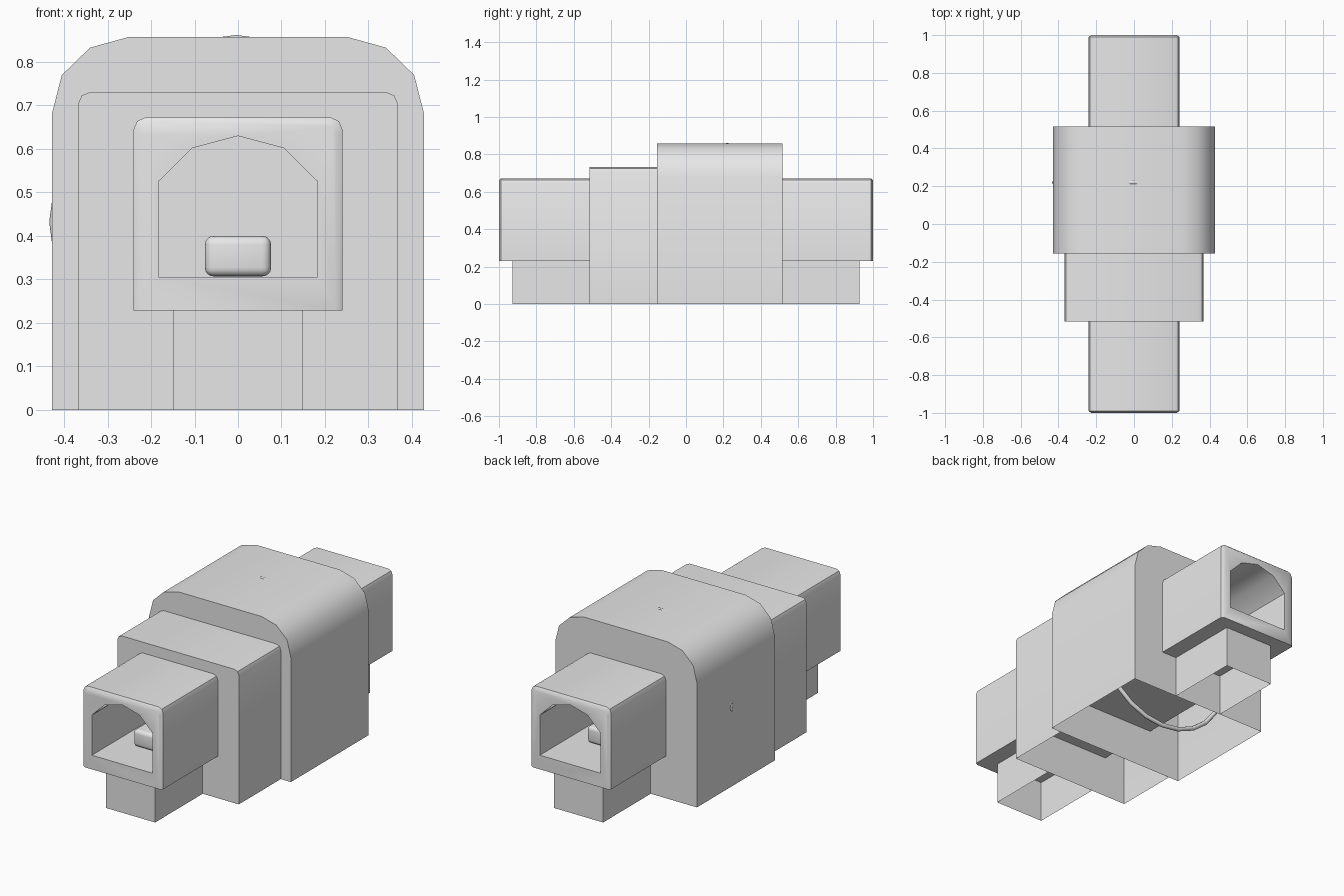
import bpy, bmesh, math

cube = bpy.data.objects.get("Cube")
if cube:
    bpy.data.objects.remove(cube, do_unlink=True)

grey = bpy.data.materials.new("light_grey")
grey.use_nodes = True
grey.diffuse_color = (0.8, 0.8, 0.8, 1)
grey.node_tree.nodes["Principled BSDF"].inputs["Base Color"].default_value = (0.8, 0.8, 0.8, 1)


def mirrored(half):
    """Close a right-hand profile (bottom to top) with its mirror image."""
    return half + [(-x, z) for x, z in reversed(half) if x > 0]


def activate(obj):
    bpy.ops.object.select_all(action="DESELECT")
    obj.select_set(True)
    bpy.context.view_layer.objects.active = obj


def smooth(obj, angle=35):
    activate(obj)
    bpy.ops.object.shade_smooth_by_angle(angle=math.radians(angle))


def loft(name, sections, caps=True, open_bottom=False):
    """Skin a list of (y, profile) sections running front to back."""
    bm = bmesh.new()
    rings = [[bm.verts.new((x, y, z)) for x, z in prof] for y, prof in sections]
    count = len(rings[0])
    for a, b in zip(rings, rings[1:]):
        for i in range(count):
            j = (i + 1) % count
            if open_bottom and j == 0:
                continue  # the edge closing the profile is the underside
            bm.faces.new((a[i], a[j], b[j], b[i]))
    if caps:
        bm.faces.new(rings[0])
        bm.faces.new(rings[-1])
    bmesh.ops.recalc_face_normals(bm, faces=bm.faces)
    mesh = bpy.data.meshes.new(name)
    bm.to_mesh(mesh)
    bm.free()
    mesh.materials.append(grey)
    obj = bpy.data.objects.new(name, mesh)
    bpy.context.collection.objects.link(obj)
    return obj


# Hollow housings, open underneath
main_half = [(0.428, 0), (0.428, 0.68), (0.405, 0.77), (0.34, 0.833), (0.253, 0.857)]
step_half = [(0.367, 0), (0.367, 0.705), (0.359, 0.723), (0.34, 0.731)]
main = mirrored(main_half)
step = mirrored(step_half)
smooth(loft("main_housing", [(-0.155, main), (0.517, main)], open_bottom=True))
smooth(loft("stepped_housing", [(-0.517, step), (-0.155, step)], open_bottom=True))

# Pedestals under each end of the tunnel
foot = mirrored([(0.149, 0), (0.149, 0.229)])
for name, y0, y1 in (("front_pedestal", -0.928, -0.517), ("back_pedestal", 0.517, 0.928)):
    loft(name, [(y0, foot), (y1, foot)], open_bottom=True)

# Tunnel with chamfered mouths, bored through
outer = mirrored([(0.24, 0.229), (0.24, 0.645), (0.232, 0.664), (0.214, 0.672)])
inset = [(x * 0.94, 0.229 + (z - 0.229) * 0.973) for x, z in outer]
tunnel = loft("tunnel", [(-1, inset), (-0.99, outer), (0.99, outer), (1, inset)])
bore = mirrored([(0.183, 0.306), (0.183, 0.525), (0.105, 0.602), (0, 0.63)])
cutter = loft("bore_cutter", [(-1.1, bore), (1.1, bore)])
cutter.hide_render = True
cut = tunnel.modifiers.new("bore", "BOOLEAN")
cut.operation = "DIFFERENCE"
cut.solver = "EXACT"
cut.object = cutter
activate(tunnel)
bpy.ops.object.modifier_apply(modifier=cut.name)
bpy.data.objects.remove(cutter, do_unlink=True)
smooth(tunnel, 40)

# Rounded bar lying on the tunnel floor
bar_profile = mirrored([(0.076, 0.307), (0.076, 0.4)])
bar = loft("tunnel_bar", [(-0.8, bar_profile), (0.75, bar_profile)])
bevel = bar.modifiers.new("rounding", "BEVEL")
bevel.width = 0.02
bevel.segments = 4
activate(bar)
bpy.ops.object.modifier_apply(modifier=bevel.name)
smooth(bar, 60)

# Thin upright ring inside the main housing
bpy.ops.mesh.primitive_torus_add(
    major_radius=0.418, minor_radius=0.012, major_segments=24, minor_segments=8,
    location=(-0.004, 0.22, 0.432), rotation=(math.pi / 2, 0, 0))
ring = bpy.context.object
ring.name = "inner_ring"
ring.data.materials.append(grey)
smooth(ring, 50)
